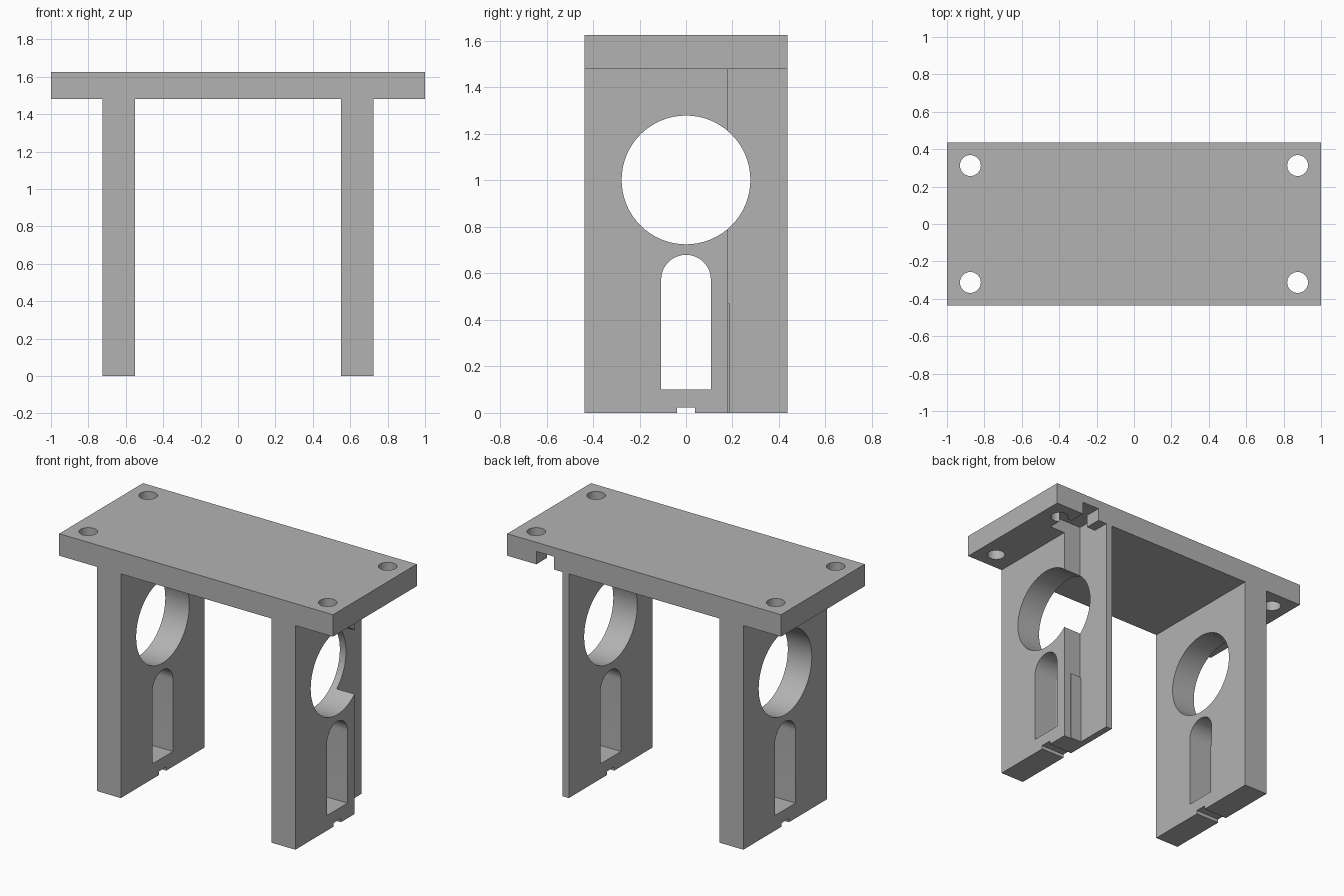
import bpy, bmesh, math
from mathutils import Vector

cube = bpy.data.objects.get("Cube")
if cube:
    bpy.data.objects.remove(cube, do_unlink=True)

grey = bpy.data.materials.new("plain grey")
grey.use_nodes = True
grey.diffuse_color = (0.45, 0.45, 0.45, 1)
grey.node_tree.nodes["Principled BSDF"].inputs["Base Color"].default_value = (0.45, 0.45, 0.45, 1)


def prism(name, outline, axis, lo, hi):
    """Extrude a flat outline along one axis; outline uses the other two axes in order."""
    def place(p, h):
        v = list(p)
        v.insert("xyz".index(axis), h)
        return Vector(v)
    bm = bmesh.new()
    face = bm.faces.new([bm.verts.new(place(p, lo)) for p in outline])
    ext = bmesh.ops.extrude_face_region(bm, geom=[face])
    verts = [g for g in ext["geom"] if isinstance(g, bmesh.types.BMVert)]
    bmesh.ops.translate(bm, verts=verts, vec=place((0, 0), hi - lo))
    bmesh.ops.recalc_face_normals(bm, faces=bm.faces)
    mesh = bpy.data.meshes.new(name)
    bm.to_mesh(mesh)
    bm.free()
    mesh.materials.append(grey)
    ob = bpy.data.objects.new(name, mesh)
    bpy.context.collection.objects.link(ob)
    return ob


def rect(a0, a1, b0, b1):
    return [(a0, b0), (a1, b0), (a1, b1), (a0, b1)]


def arc(ca, cb, r, start, end, n):
    angles = [math.radians(start + (end - start) * i / n) for i in range(n + 1)]
    return [(ca + r * math.cos(t), cb + r * math.sin(t)) for t in angles]


def cut(target, cutter):
    mod = target.modifiers.new(cutter.name, "BOOLEAN")
    mod.operation = "DIFFERENCE"
    mod.solver = "EXACT"
    mod.object = cutter
    bpy.context.view_layer.objects.active = target
    bpy.ops.object.modifier_apply(modifier=mod.name)
    bpy.data.objects.remove(cutter, do_unlink=True)


DEPTH, TOP, UNDER = 0.437, 1.625, 1.48
LEG_IN, LEG_OUT = 0.55, 0.725
STEP_X, STEP_Y = 0.595, 0.18

# Table plate and two legs as one extruded front profile
half = [(1, TOP), (1, UNDER), (LEG_OUT, UNDER), (LEG_OUT, 0), (LEG_IN, 0), (LEG_IN, UNDER)]
profile = half + [(-x, z) for x, z in reversed(half)]
bracket = prism("bracket", profile, "y", -DEPTH, DEPTH)

# Round opening, arched slot and bottom groove through both legs
cut(bracket, prism("bore", arc(0, 1.002, 0.277, 0, 360, 64)[:-1], "x", -2, 2))
arch = [(-0.107, 0.1), (0.107, 0.1)] + arc(0, 0.573, 0.107, 0, 180, 24)
cut(bracket, prism("arched_slot", arch, "x", -2, 2))
cut(bracket, prism("groove", rect(-0.038, 0.038, -0.1, 0.024), "x", -2, 2))

# Four screw holes in the plate
for sx in (-1, 1):
    for sy in (-1, 1):
        ring = arc(sx * 0.875, sy * 0.3125, 0.056, 0, 360, 32)[:-1]
        cut(bracket, prism("screw_hole", ring, "z", 1.3, 2))

# Stepped recess down the back outer corner of the left leg
cut(bracket, prism("recess", rect(STEP_X, 0.9, STEP_Y, 0.6), "z", -0.1, UNDER))

# T-shaped pocket under the plate, open to the back
tee = [(STEP_X, STEP_Y), (0.84, STEP_Y), (0.84, 0.325), (0.787, 0.325),
       (0.787, 0.6), (0.66, 0.6), (0.66, 0.325), (STEP_X, 0.325)]
cut(bracket, prism("pocket", tee, "z", 1.4, 1.565))

# Thin lip low on the recess step
prism("step_lip", rect(STEP_X, 0.675, STEP_Y, STEP_Y + 0.007), "z", 0, 0.47)

# Smooth bores with crisp edges
bpy.ops.object.select_all(action="DESELECT")
bracket.select_set(True)
bpy.context.view_layer.objects.active = bracket
bpy.ops.object.shade_smooth_by_angle(angle=math.radians(30))
